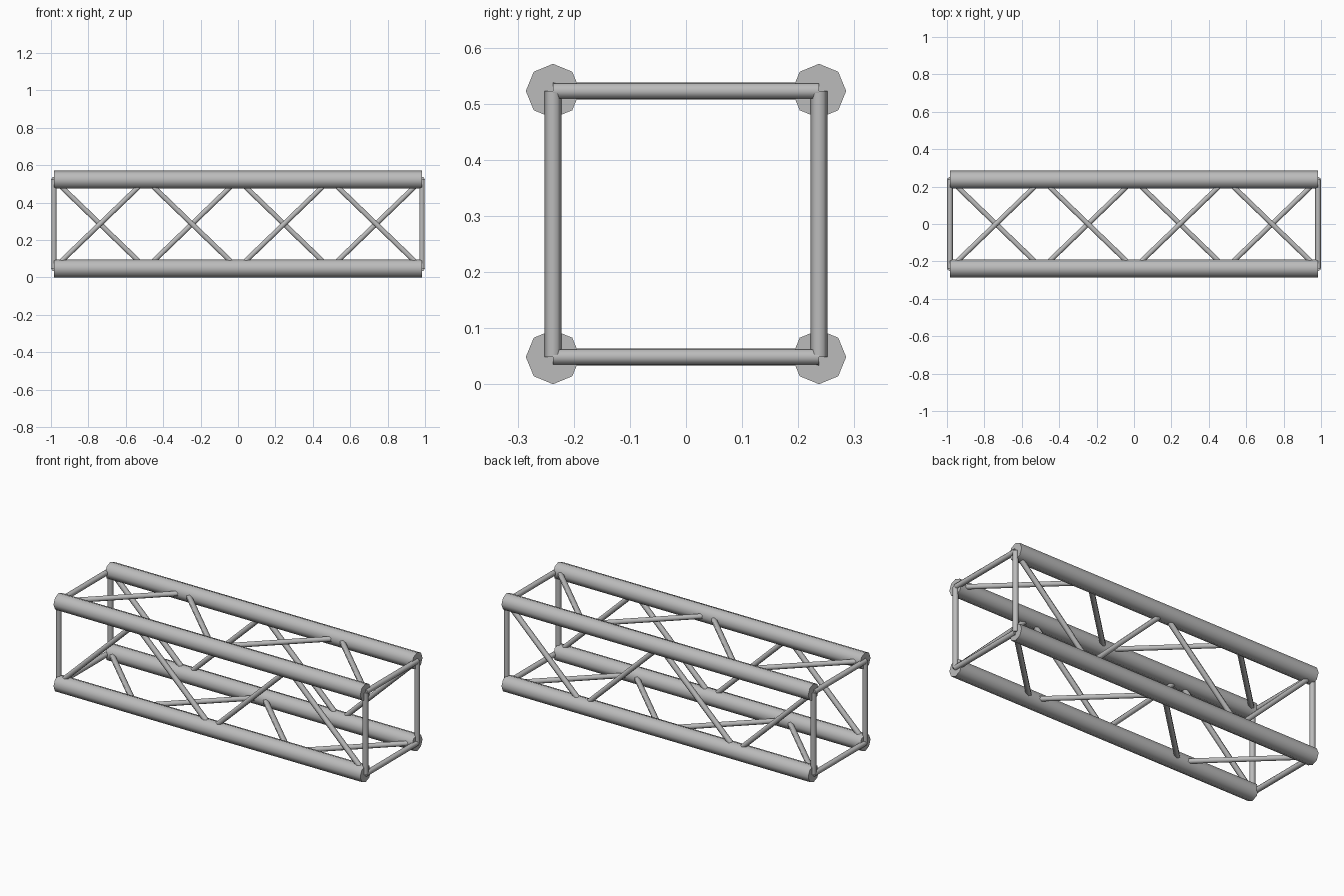
import bpy, bmesh, math
from mathutils import Vector

if "Cube" in bpy.data.objects:
    bpy.data.objects.remove(bpy.data.objects["Cube"])

HALF_LEN = 0.984    # half length of the chords
HALF = 0.237        # half spacing between chord axes
CHORD_R = 0.0485
ROD_R = 0.0155
MID_Z = HALF + CHORD_R
BAYS = 4

metal = bpy.data.materials.new("grey_metal")
metal.use_nodes = True
colour = (0.5, 0.5, 0.5, 1)
metal.diffuse_color = colour
metal.node_tree.nodes["Principled BSDF"].inputs["Base Color"].default_value = colour


def tubes(name, paths, radius, sides):
    """One object of capped prisms; each path is start, end, direction of a corner."""
    bm = bmesh.new()
    for start, end, corner in paths:
        a, b = Vector(start), Vector(end)
        axis = (b - a).normalized()
        u = Vector(corner)
        u = (u - axis * u.dot(axis)).normalized()
        v = axis.cross(u)
        rings = []
        for p in (a, b):
            ring = []
            for i in range(sides):
                t = math.tau * i / sides
                ring.append(bm.verts.new(p + (u * math.cos(t) + v * math.sin(t)) * radius))
            rings.append(ring)
        low, high = rings
        for i in range(sides):
            j = (i + 1) % sides
            bm.faces.new((low[i], low[j], high[j], high[i]))
        bm.faces.new(low[::-1])
        bm.faces.new(high)
    mesh = bpy.data.meshes.new(name)
    bm.to_mesh(mesh)
    bm.free()
    mesh.materials.append(metal)
    obj = bpy.data.objects.new(name, mesh)
    bpy.context.collection.objects.link(obj)
    bpy.ops.object.select_all(action='DESELECT')
    obj.select_set(True)
    bpy.context.view_layer.objects.active = obj
    bpy.ops.object.shade_smooth_by_angle(angle=math.radians(65))


def node(x, y, z):
    """Point on a chord axis, with y and z given as -1 or 1."""
    return (x, y * HALF, MID_Z + z * HALF)


X, Y, Z = (1, 0, 0), (0, 1, 0), (0, 0, 1)
SIGNS = (-1, 1)

# Four long chords
tubes("main_chords", [(node(-HALF_LEN, y, z), node(HALF_LEN, y, z), Z)
                      for y in SIGNS for z in SIGNS], CHORD_R, 8)

# Square frames at both ends
tubes("end_posts", [(node(x * HALF_LEN, y, -1), node(x * HALF_LEN, y, 1), Y)
                    for x in SIGNS for y in SIGNS], ROD_R, 6)
tubes("end_crossbars", [(node(x * HALF_LEN, -1, z), node(x * HALF_LEN, 1, z), X)
                        for x in SIGNS for z in SIGNS], ROD_R, 6)


def zigzag(name, place, first, corner):
    """Diagonals alternating between two chords, starting at side `first`."""
    step = 2 * HALF_LEN / BAYS
    points = [place(-HALF_LEN + step * i, first * (-1) ** i) for i in range(BAYS + 1)]
    tubes(name, [(a, b, corner) for a, b in zip(points, points[1:])], ROD_R, 6)


# Lacing on the four long sides, mirrored between opposite sides
zigzag("front_lacing", lambda x, s: node(x, -1, s), -1, Y)
zigzag("back_lacing", lambda x, s: node(x, 1, s), 1, Y)
zigzag("top_lacing", lambda x, s: node(x, s, 1), -1, Z)
zigzag("bottom_lacing", lambda x, s: node(x, s, -1), 1, Z)
